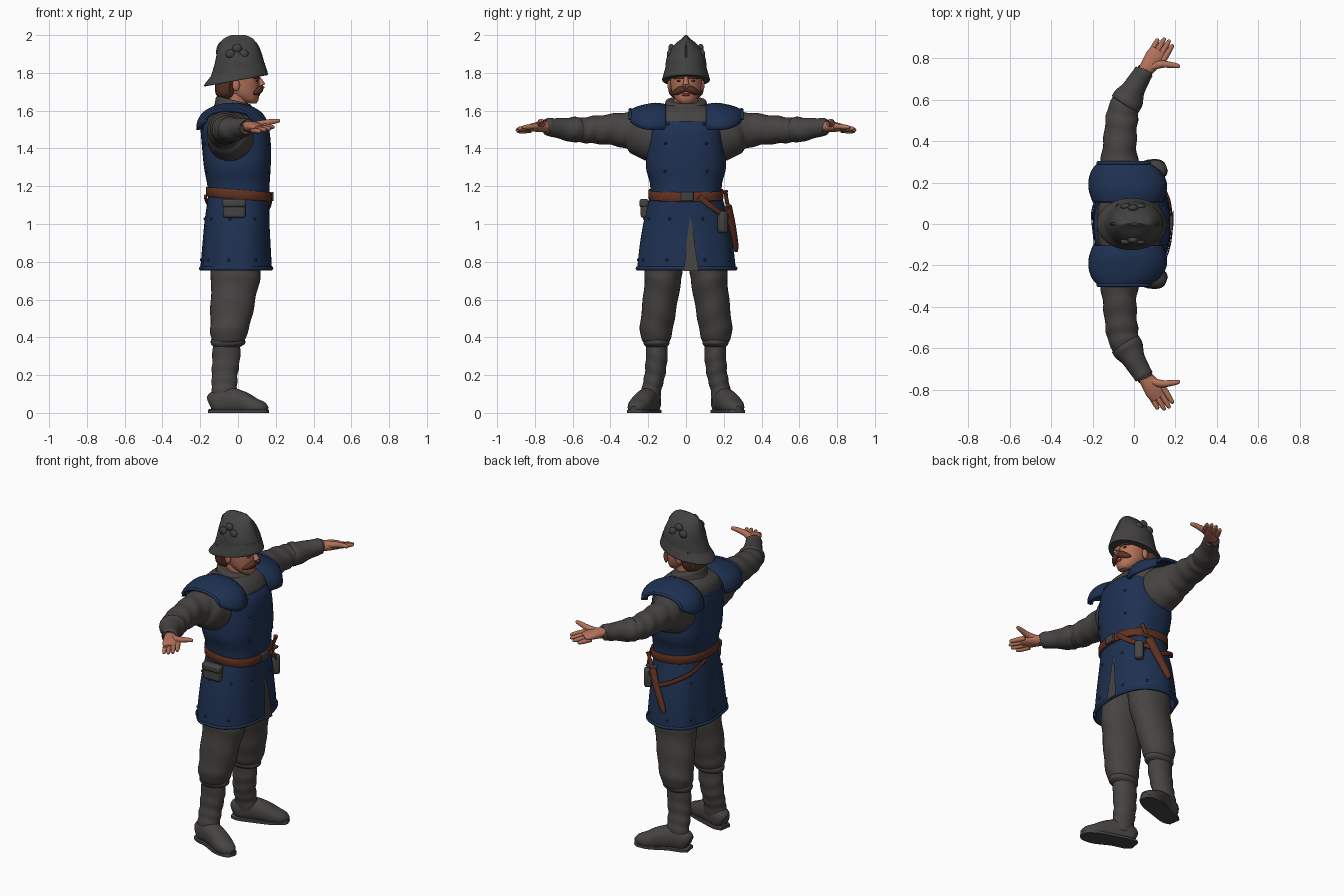
import bpy, bmesh, math
from mathutils import Vector, Matrix

def material(name, rgb):
    m = bpy.data.materials.new(name)
    m.diffuse_color = (*rgb, 1)
    return m

GREY = material("dark grey cloth", (0.062, 0.057, 0.054))
STEEL = material("helmet grey", (0.055, 0.053, 0.052))
BLUE = material("navy blue", (0.013, 0.031, 0.085))
LEATHER = material("brown leather", (0.115, 0.030, 0.015))
SKIN = material("skin", (0.45, 0.165, 0.10))
HAIR = material("brown hair", (0.095, 0.034, 0.018))
LIP = material("red lips", (0.22, 0.03, 0.025))

def finish(name, bm, mat, mirror=False):
    bmesh.ops.recalc_face_normals(bm, faces=bm.faces)
    me = bpy.data.meshes.new(name)
    bm.to_mesh(me)
    bm.free()
    me.materials.append(mat)
    ob = bpy.data.objects.new(name, me)
    bpy.context.collection.objects.link(ob)
    if mirror:
        ob.modifiers.new("mirror", 'MIRROR').use_axis = (False, True, False)
    return ob

def spline(rows, sub):
    """Smooth interpolation through rows of numbers."""
    out = []
    for i in range(len(rows) - 1):
        p = [rows[max(i - 1, 0)], rows[i], rows[i + 1], rows[min(i + 2, len(rows) - 1)]]
        for k in range(sub):
            t = k / sub
            out.append([b + t * (c - a) / 2 + t * t * (a - 2.5 * b + 2 * c - d / 2)
                        + t ** 3 * (1.5 * (b - c) + (d - a) / 2) for a, b, c, d in zip(*p)])
    return out + [list(rows[-1])]

def skin_rings(name, rings, mat, mirror, cap, closed=True):
    bm = bmesh.new()
    vs = [[bm.verts.new((p[0], p[1], max(p[2], 0))) for p in r] for r in rings]
    n = len(vs[0])
    for r0, r1 in zip(vs, vs[1:]):
        for i in range(n if closed else n - 1):
            j = (i + 1) % n
            bm.faces.new((r0[i], r0[j], r1[j], r1[i]))
    if cap:
        bm.faces.new(vs[0])
        bm.faces.new(vs[-1])
    return finish(name, bm, mat, mirror)

def circle(n, power):
    for i in range(n):
        th = 2 * math.pi * i / n
        c, s = math.cos(th), math.sin(th)
        yield th, math.copysign(abs(c) ** (2 / power), c), math.copysign(abs(s) ** (2 / power), s)

def stack(name, rows, mat, n=40, power=2, sub=4, fold=None, mirror=False, cap=True):
    """Level rings: z, xmin, xmax, y half width, y centre, slope along x."""
    rows = spline([tuple(r) + (0,) * (6 - len(r)) for r in rows], sub)
    rings = []
    for k, (z, x0, x1, b, cy, sl) in enumerate(rows):
        a, cx, ring = (x1 - x0) / 2, (x0 + x1) / 2, []
        for th, c, s in circle(n, power):
            f = fold(k / (len(rows) - 1), th) if fold else 1
            ring.append((cx + a * c * f, cy + b * s * f, z + sl * a * c))
        rings.append(ring)
    return skin_rings(name, rings, mat, mirror, cap)

def tube(name, rows, mat, n=24, power=2, sub=4, fold=None, mirror=False):
    """Rings across a path: x, y, z, sideways radius, upright radius."""
    rows = spline(rows, sub)
    rings = []
    for k, (x, y, z, a, b) in enumerate(rows):
        t = Vector(rows[min(k + 1, len(rows) - 1)][:3]) - Vector(rows[max(k - 1, 0)][:3])
        u = t.cross(Vector((0, 0, 1))).normalized()
        v = u.cross(t).normalized()
        rings.append([Vector((x, y, z)) + (u * a * c + v * b * s) *
                      (fold(k / (len(rows) - 1), th) if fold else 1) for th, c, s in circle(n, power)])
    return skin_rings(name, rings, mat, mirror, True)

def balls(name, places, size, mat, mirror=False, seg=12):
    bm = bmesh.new()
    for p in places:
        bmesh.ops.create_uvsphere(bm, u_segments=seg, v_segments=seg // 2 + 2, radius=1,
                                  matrix=Matrix.Translation(p) @ Matrix.Diagonal((*size, 1)))
    return finish(name, bm, mat, mirror)

def box(name, p, size, mat, turn=0):
    bm = bmesh.new()
    bmesh.ops.create_cube(bm, size=1, matrix=Matrix.Translation(p) @ Matrix.Rotation(turn, 4, 'Z')
                          @ Matrix.Diagonal((*size, 1)))
    ob = finish(name, bm, mat)
    bv = ob.modifiers.new("bevel", 'BEVEL')
    bv.width, bv.segments = min(size) * 0.3, 2
    return ob

def wrinkle(amp, freq):
    return lambda u, th: 1 + amp * math.sin(freq * u + 2 * math.sin(th)) * math.sin(math.pi * u)

# Helmet with flared brim, comb and side ornaments
stack("helmet_dome", [(1.80, -.145, .145, .110, 0, .14), (1.85, -.125, .138, .108, 0, .06),
      (1.90, -.113, .122, .095), (1.95, -.098, .10, .060), (1.982, -.075, .078, .022),
      (2.0, -.035, .04, .004)], STEEL)
stack("helmet_brim", [(1.835, -.128, .142, .108, 0, .12), (1.81, -.138, .148, .114, 0, .14),
      (1.768, -.178, .158, .126, 0, .18), (1.758, -.176, .155, .124, 0, .18)], STEEL)
tube("helmet_comb", [(-.11, 0, 1.90, .006, .008), (-.09, 0, 1.955, .007, .01), (0, 0, 1.99, .007, .01),
     (.09, 0, 1.955, .007, .01), (.13, 0, 1.86, .006, .008)], STEEL, n=12)
balls("helmet_ornament", [(-.005, .078, 1.93), (.03, .085, 1.90), (-.04, .085, 1.90)], (.026, .016, .024), STEEL, True)

# Head
stack("head", [(1.637, .05, .095, .028), (1.655, .0, .108, .052), (1.69, -.05, .112, .072),
      (1.74, -.075, .112, .082), (1.81, -.085, .11, .086)], SKIN)
stack("neck", [(1.58, -.075, .05, .065), (1.69, -.07, .055, .062)], SKIN)
tube("nose", [(.105, 0, 1.775, .01, .01), (.122, 0, 1.75, .014, .014), (.128, 0, 1.732, .02, .016),
     (.11, 0, 1.715, .012, .01)], SKIN, n=16)
balls("ear", [(-.01, .086, 1.735)], (.02, .012, .032), SKIN, True)
balls("eye", [(.098, .036, 1.758)], (.009, .013, .006), HAIR, True)
tube("eyebrow", [(.112, .012, 1.772, .005, .006), (.105, .04, 1.778, .006, .007), (.085, .065, 1.77, .004, .004)],
     HAIR, n=10, mirror=True)
balls("lip", [(.105, 0, 1.685)], (.012, .024, .009), LIP)
tube("moustache", [(.118, -.001, 1.715, .013, .012), (.118, .025, 1.712, .015, .019),
     (.10, .052, 1.698, .013, .016), (.085, .074, 1.69, .004, .005)], HAIR, n=14, mirror=True)
stack("hair", [(1.665, -.10, -.03, .06), (1.69, -.118, -.015, .088), (1.74, -.122, -.012, .096),
      (1.80, -.115, .0, .098)], HAIR, power=2.4, fold=lambda u, th: 1 + .02 * math.sin(14 * th))

# Collar and shirt shown at the neck
stack("collar", [(1.57, -.15, .10, .155, 0, -.1), (1.61, -.125, .085, .118, 0, -.2),
      (1.65, -.115, .072, .108, 0, -.25), (1.655, -.095, .055, .09, 0, -.25)], GREY)
stack("shirt", [(1.45, -.18, .15, .19), (1.54, -.18, .135, .20), (1.595, -.165, .105, .19),
      (1.63, -.12, .06, .11)], GREY, power=2.4)

# Tabard body, skirt, front slit and studs
body = stack("tabard_body", [(1.15, -.155, .168, .187), (1.22, -.165, .168, .192), (1.30, -.18, .173, .212),
             (1.40, -.19, .175, .205), (1.50, -.198, .165, .195), (1.545, -.193, .142, .165)], BLUE, power=2.5)
def skirt_fold(u, th):
    return 1 + .022 * u * math.sin(9 * th) * (1 - math.cos(th)) / 2
skirt = stack("tabard_skirt", [(1.17, -.155, .165, .185), (1.10, -.165, .166, .203), (1.0, -.178, .167, .228),
              (.88, -.188, .173, .248), (.755, -.198, .18, .262)], BLUE, n=72, power=2.3,
              fold=skirt_fold, cap=False)
skirt.modifiers.new("cloth", 'SOLIDIFY').thickness = 0.012
stack("skirt_hem", [(.775, -.199, .181, .264), (.765, -.205, .187, .27), (.755, -.199, .181, .264)],
      BLUE, n=72, power=2.3, fold=lambda u, th: skirt_fold(1, th), cap=False)
skin_rings("front_slit", [[(x, .02 + a * w, z), (x, .02 + b * w, z)] for z, x, a, b, w in
           ((1.03, .171, 0, 1, .006), (.90, .179, -.4, .6, .042), (.752, .190, -.4, .6, .078))],
           GREY, False, False, closed=False)
sv, bv = skirt.data.vertices, body.data.vertices
balls("tabard_studs", [sv[r * 72 + i].co.copy() for r in (7, 14) for i in range(4, 72, 8)]
      + [bv[r * 40 + i].co.copy() for r in (7, 13, 18) for i in (3, 37, 17, 23)], (.008, .008, .008), BLUE, seg=8)

# Shoulder pads: arched sheets
def arch(y, w, top, low, cx):
    return [(cx + w * math.cos(t), y, low + (top - low) * math.sin(t) ** 0.8)
            for t in (math.pi * i / 24 for i in range(25))]
pad_rows = spline([(.105, .170, 1.635, 1.50, -.03), (.16, .188, 1.642, 1.50, -.03), (.21, .188, 1.635, 1.50, -.032),
                   (.26, .165, 1.622, 1.515, -.04), (.295, .125, 1.606, 1.54, -.05)], 4)
pad = skin_rings("shoulder_pad", [arch(*r) for r in pad_rows], BLUE, True, False, closed=False)
pad.modifiers.new("cloth", 'SOLIDIFY').thickness = 0.016
edge = arch(*pad_rows[-1])
tube("shoulder_pad_rim", [(*p, .009, .009) for p in edge[1:-1:2]], BLUE, n=10, sub=2, mirror=True)

# Sleeves, bracers and cuffs
tube("sleeve", [(-.035, .14, 1.455, .125, .135), (-.05, .22, 1.475, .118, .128), (-.07, .30, 1.495, .092, .10),
     (-.068, .40, 1.50, .08, .082), (-.06, .50, 1.498, .078, .072), (-.045, .57, 1.497, .072, .064),
     (0, .65, 1.502, .052, .054), (.038, .72, 1.512, .042, .042)], GREY, n=32, sub=8, fold=wrinkle(.035, 45), mirror=True)
tube("bracer", [(-.045, .575, 1.50, .068, .06), (-.04, .583, 1.50, .077, .068), (-.022, .615, 1.50, .072, .064),
     (.005, .665, 1.506, .054, .055), (.038, .72, 1.513, .048, .048), (.048, .738, 1.515, .046, .045),
     (.049, .74, 1.515, .035, .035)], GREY, n=28, fold=wrinkle(.02, 25), mirror=True)

# Hands
tube("palm", [(.042, .72, 1.515, .033, .028), (.068, .76, 1.515, .039, .029), (.10, .805, 1.512, .047, .023),
     (.122, .838, 1.508, .04, .014)], SKIN, n=20, mirror=True)
for i, (off, ln) in enumerate(((-.036, .085), (-.012, .105), (.012, .108), (.036, .095))):
    bx, by, bz = .108 + .86 * off, .805 - .5 * off, 1.507 + .3 * off
    spread = off * .15
    tube("finger_%d" % (i + 1), [(bx + (.5 * f + spread * f * 5) * ln, by + .85 * f * ln, bz - .006 * f, r, r)
         for f, r in ((0, .014), (.5, .0135), (.9, .010), (1, .004))], SKIN, n=12, mirror=True)
tube("thumb", [(.075, .755, 1.52, .02, .02), (.13, .772, 1.532, .018, .018), (.185, .768, 1.543, .014, .014),
     (.215, .763, 1.546, .010, .010), (.223, .762, 1.546, .004, .004)], SKIN, n=14, mirror=True)

# Trousers and boots
stack("trouser_leg", [(.95, -.14, .12, .095, .105), (.76, -.148, .12, .10, .118), (.70, -.142, .115, .097, .123),
      (.60, -.145, .092, .093, .135), (.50, -.146, .072, .090, .150), (.43, -.147, .052, .086, .158),
      (.385, -.138, .036, .074, .158), (.365, -.125, .01, .058, .157)],
      GREY, n=32, sub=6, fold=wrinkle(.022, 28), mirror=True)
stack("boot_shaft", [(.42, -.13, .01, .056, .155), (.30, -.136, .012, .057, .155), (.20, -.139, -.002, .055, .165),
      (.12, -.14, -.005, .053, .183), (.05, -.142, .0, .05, .188)], GREY, n=28, sub=8,
      fold=wrinkle(.035, 34), mirror=True)
stack("boot_cuff", [(.35, -.13, .012, .056, .156), (.365, -.143, .036, .068, .156), (.385, -.143, .036, .068, .156),
      (.40, -.13, .012, .056, .156)], GREY, n=28, mirror=True)
tube("boot_foot", [(-.148, .175, .045, .03, .042), (-.12, .18, .055, .05, .062), (-.05, .198, .065, .054, .07),
     (.02, .225, .055, .058, .06), (.08, .25, .035, .058, .046), (.13, .268, .025, .042, .034),
     (.154, .277, .02, .016, .016)], GREY, n=24, power=2.3, mirror=True)
tube("boot_sole", [(-.152, .174, .006, .036, .014), (-.11, .182, .006, .055, .014), (-.03, .205, .006, .055, .014),
     (.07, .247, .006, .063, .014), (.135, .27, .006, .045, .014), (.156, .278, .006, .02, .012)],
     GREY, n=16, power=4, mirror=True)

# Belt, buckle and pouches
stack("belt", [(1.133, -.165, .174, .193, 0, -.08), (1.135, -.17, .18, .199, 0, -.08),
      (1.178, -.17, .18, .199, 0, -.08), (1.18, -.165, .174, .193, 0, -.08)], LEATHER, n=56, power=2.4, sub=2)
box("buckle", (.182, .005, 1.145), (.014, .07, .048), STEEL)
box("side_pouch", (-.02, -.218, 1.08), (.12, .045, .095), GREY)
box("side_pouch_flap", (-.02, -.222, 1.11), (.126, .05, .045), GREY)
box("front_pouch", (.125, .195, 1.01), (.045, .05, .115), GREY, .7)

# Sheathed dagger and hanging straps
tube("sheath", [(.075, .222, 1.09, .020, .026), (.03, .245, .99, .018, .024), (-.02, .262, .89, .015, .02),
     (-.035, .266, .855, .009, .012)], LEATHER, n=16)
tube("dagger_grip", [(.115, .208, 1.175, .014, .014), (.105, .212, 1.15, .010, .010), (.075, .222, 1.085, .011, .012)],
     LEATHER, n=12)
box("dagger_guard", (.08, .222, 1.10), (.07, .026, .016), STEEL)
tube("front_strap", [(.178, .07, 1.145, .006, .014), (.165, .13, 1.095, .006, .014), (.125, .19, 1.055, .006, .014),
     (.05, .236, 1.035, .006, .014)], LEATHER, n=10, power=3)
tube("rear_strap", [(.03, .245, 1.0, .006, .013), (-.06, .232, 1.04, .006, .013), (-.145, .16, 1.09, .006, .013),
     (-.175, .06, 1.145, .006, .013)], LEATHER, n=10, power=3)

# Smooth shading with sharp edges kept
for ob in bpy.data.objects:
    ob.select_set(True)
    bpy.context.view_layer.objects.active = ob
bpy.ops.object.shade_smooth_by_angle(angle=math.radians(40))
